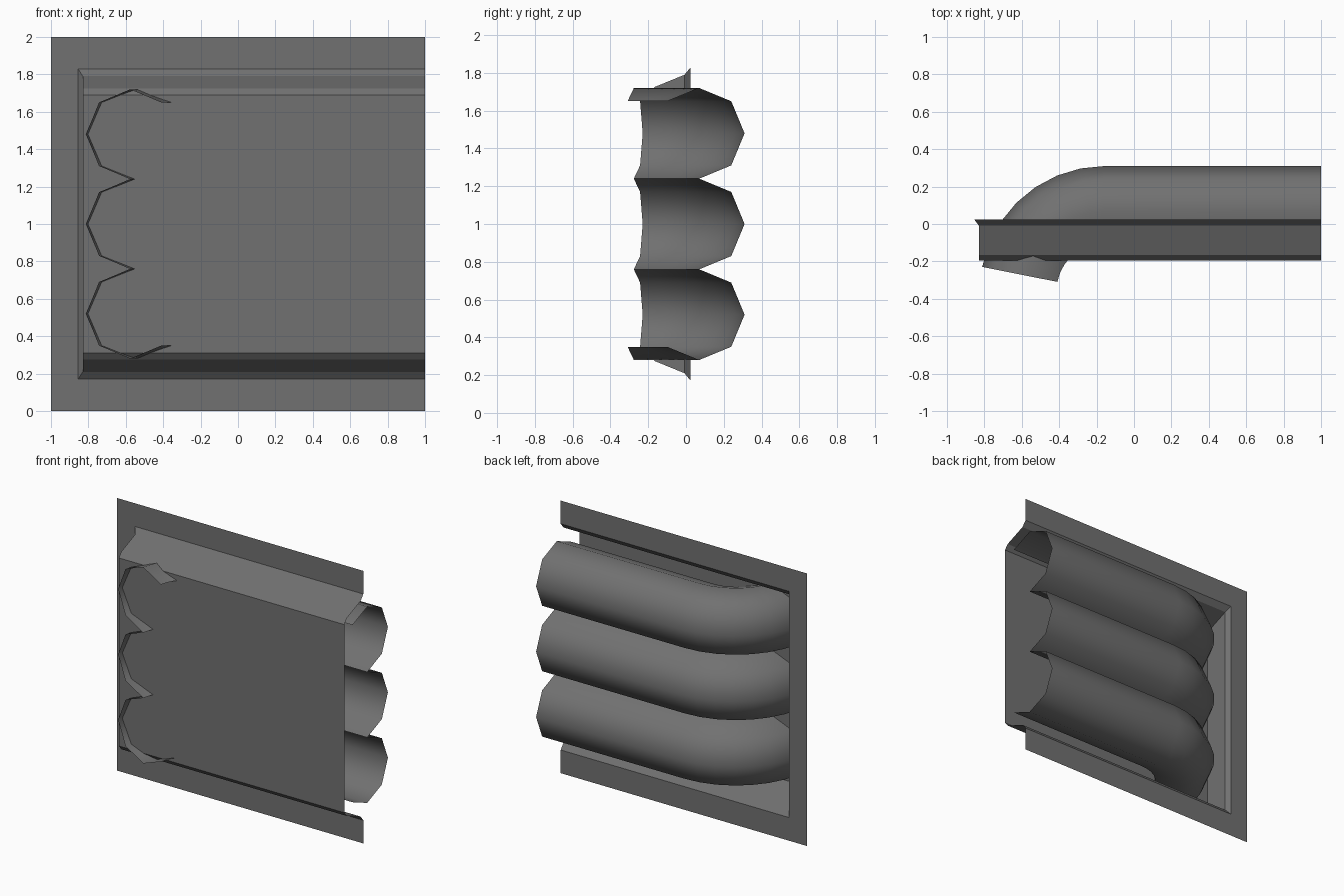
import bpy, bmesh, math

if "Cube" in bpy.data.objects:
    bpy.data.objects.remove(bpy.data.objects["Cube"])

# Dark grey metal
metal = bpy.data.materials.new("dark_metal")
metal.diffuse_color = (0.165, 0.165, 0.165, 1)
metal.use_nodes = True
metal.node_tree.nodes["Principled BSDF"].inputs["Base Color"].default_value = metal.diffuse_color


def make_object(name, verts, faces):
    mesh = bpy.data.meshes.new(name)
    mesh.from_pydata(verts, [], faces)
    mesh.materials.append(metal)
    obj = bpy.data.objects.new(name, mesh)
    bpy.context.collection.objects.link(obj)
    return obj


def loft(name, rows, cap_last=False):
    """Skin equal-length rows of points."""
    n = len(rows[0])
    faces = [(r * n + i, r * n + i + 1, (r + 1) * n + i + 1, (r + 1) * n + i)
             for r in range(len(rows) - 1) for i in range(n - 1)]
    if cap_last:
        faces.append(tuple(range((len(rows) - 1) * n, len(rows) * n)))
    return make_object(name, [p for row in rows for p in row], faces)


# Wall panel: C-shaped frame stepping into a tray that is open at the right end
# each step: left x, half height about z = 1, depth y
steps = [(-1, 1, 0.025), (-0.855, 0.83, 0.025), (-0.83, 0.79, -0.008),
         (-0.83, 0.725, -0.167), (-0.83, 0.69, -0.196)]
loft("wall_panel",
     [[(1, y, 1 + h), (x, y, 1 + h), (x, y, 1 - h), (1, y, 1 - h)]
      for x, h, y in steps], cap_last=True)

# Pipe bank cross-section: three joined octagon arcs (offset from axis, z)
RADIUS = 0.24
profile = [(-0.17, 1.65)]
for k in range(3):
    zc = 1.48 - 0.48 * k
    for a in range(90, -91 if k == 2 else -90, -45):
        t = math.radians(a)
        profile.append((RADIUS * math.cos(t), zc + RADIUS * math.sin(t)))
profile.append((-0.17, 0.35))

# Sweep: straight run, then a bend that pierces the tray
BEND_X, AXIS_Y, BEND_R = -0.155, 0.07, 0.43
rows = [[(1, AXIS_Y + d, z) for d, z in profile]]
for i in range(8):
    t = math.radians(11.25 * i)
    rows.append([(BEND_X - (BEND_R + d) * math.sin(t),
                  AXIS_Y - BEND_R + (BEND_R + d) * math.cos(t), z)
                 for d, z in profile])
pipes = loft("pipe_bank", rows)

# Consistent normals toward the back, smooth pipes with sharp valleys
for obj in bpy.context.collection.objects:
    bm = bmesh.new()
    bm.from_mesh(obj.data)
    if sum(f.normal.y * f.calc_area() for f in bm.faces) < 0:
        bmesh.ops.reverse_faces(bm, faces=bm.faces[:])
    bm.to_mesh(obj.data)
    bm.free()
bpy.context.view_layer.objects.active = pipes
pipes.select_set(True)
bpy.ops.object.shade_smooth_by_angle(angle=math.radians(60))
